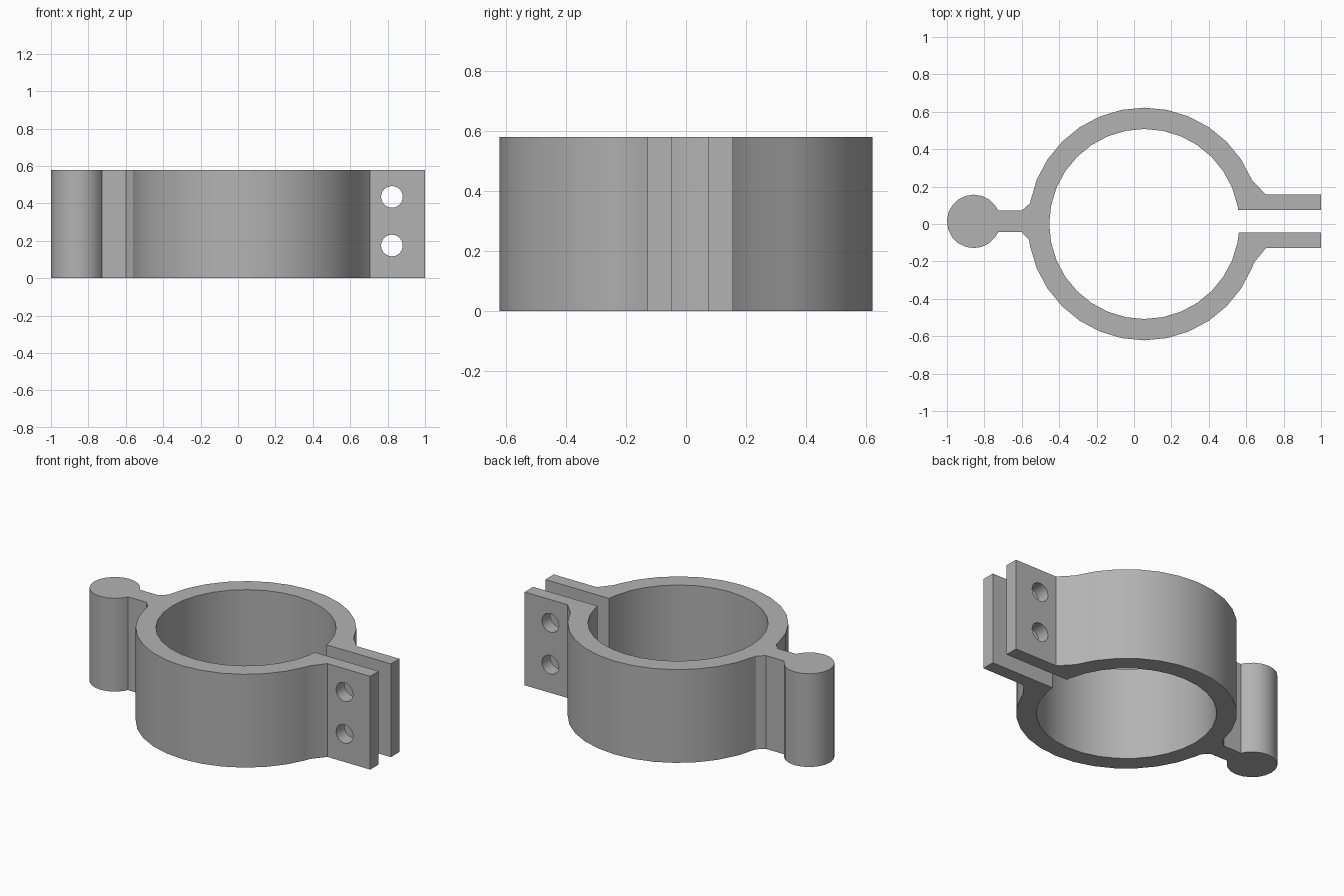
import bpy
import bmesh
from math import cos, sin, asin, atan2, radians, degrees, floor, ceil, pi

if "Cube" in bpy.data.objects:
    bpy.data.objects.remove(bpy.data.objects["Cube"], do_unlink=True)

HEIGHT = 0.58
RING_X, RING_OUT, RING_IN = 0.055, 0.622, 0.508
MID_Y = 0.014                      # centre line of the hinge and the ears
ROD_X, ROD_R = -0.857, 0.143
GAP, EAR = 0.06, 0.143             # half gap and half width over both ears
NECK = 0.058                       # half thickness of the web
TIP_X = 1.0

grey = bpy.data.materials.new("plain grey")
grey.use_nodes = True
grey.diffuse_color = (0.45, 0.45, 0.45, 1)
grey.node_tree.nodes["Principled BSDF"].inputs["Base Color"].default_value = grey.diffuse_color


def arc(cx, cy, r, start, end, step):
    """Arc from start to end in degrees, with corners on multiples of step."""
    lo, hi = min(start, end), max(start, end)
    inner = [k * step for k in range(ceil(lo / step), floor(hi / step) + 1)
             if lo + 2 < k * step < hi - 2]
    angles = [lo] + inner + [hi]
    if start > end:
        angles.reverse()
    return [(cx + r * cos(radians(a)), cy + r * sin(radians(a))) for a in angles]


def ring_angle(y, r):
    """Angle in degrees at which the ring reaches height y on its +x side."""
    return degrees(asin(y / r))


STEP = 360 / 32
top, bottom = MID_Y + EAR, MID_Y - EAR
gap_top, gap_bottom = MID_Y + GAP, MID_Y - GAP
fillet_top, fillet_bottom = 0.235, -0.207
web_top, web_bottom = 0.11, -0.085

# One closed outline: upper ear, outer ring, hinge rod, outer ring, lower ear, bore
outline = [(TIP_X, gap_top), (TIP_X, top), (0.705, top)]
outline += arc(RING_X, 0, RING_OUT, ring_angle(fillet_top, RING_OUT),
               180 - ring_angle(web_top, RING_OUT), STEP)
outline.append((-0.6, MID_Y + NECK))
neck_angle = degrees(asin(NECK / ROD_R))
outline += arc(ROD_X, MID_Y, ROD_R, neck_angle, 360 - neck_angle, 18)
outline.append((-0.6, MID_Y - NECK))
outline += arc(RING_X, 0, RING_OUT, 180 - ring_angle(web_bottom, RING_OUT),
               360 + ring_angle(fillet_bottom, RING_OUT), STEP)
outline += [(0.705, bottom), (TIP_X, bottom), (TIP_X, gap_bottom)]
outline += arc(RING_X, 0, RING_IN, 360 + ring_angle(gap_bottom, RING_IN),
               ring_angle(gap_top, RING_IN), STEP)

# Extrude the outline into the clamp body
bm = bmesh.new()
base = bm.faces.new([bm.verts.new((x, y, 0)) for x, y in outline])
raised = bmesh.ops.extrude_face_region(bm, geom=[base])["geom"]
bmesh.ops.translate(bm, vec=(0, 0, HEIGHT),
                    verts=[g for g in raised if isinstance(g, bmesh.types.BMVert)])
bmesh.ops.recalc_face_normals(bm, faces=bm.faces)
mesh = bpy.data.meshes.new("clamp_body")
bm.to_mesh(mesh)
bm.free()
mesh.materials.append(grey)
body = bpy.data.objects.new("clamp_body", mesh)
bpy.context.collection.objects.link(body)

# Two bolt holes through both ears
bpy.context.view_layer.objects.active = body
for z in (0.175, 0.435):
    bpy.ops.mesh.primitive_cylinder_add(vertices=24, radius=0.058, depth=1,
                                        location=(0.823, MID_Y, z), rotation=(pi / 2, 0, 0))
    cutter = bpy.context.object
    cutter.name = "bolt_hole_cutter"
    cutter.hide_render = True
    cutter.data.materials.append(grey)
    bpy.context.view_layer.objects.active = body
    cut = body.modifiers.new("bolt_hole", "BOOLEAN")
    cut.operation = "DIFFERENCE"
    cut.solver = "EXACT"
    cut.object = cutter
    bpy.ops.object.modifier_apply(modifier=cut.name)
    bpy.data.objects.remove(cutter, do_unlink=True)

# Smooth the curved walls, keep the corners sharp
bpy.ops.object.select_all(action="DESELECT")
body.select_set(True)
bpy.context.view_layer.objects.active = body
bpy.ops.object.shade_smooth_by_angle(angle=radians(30))
